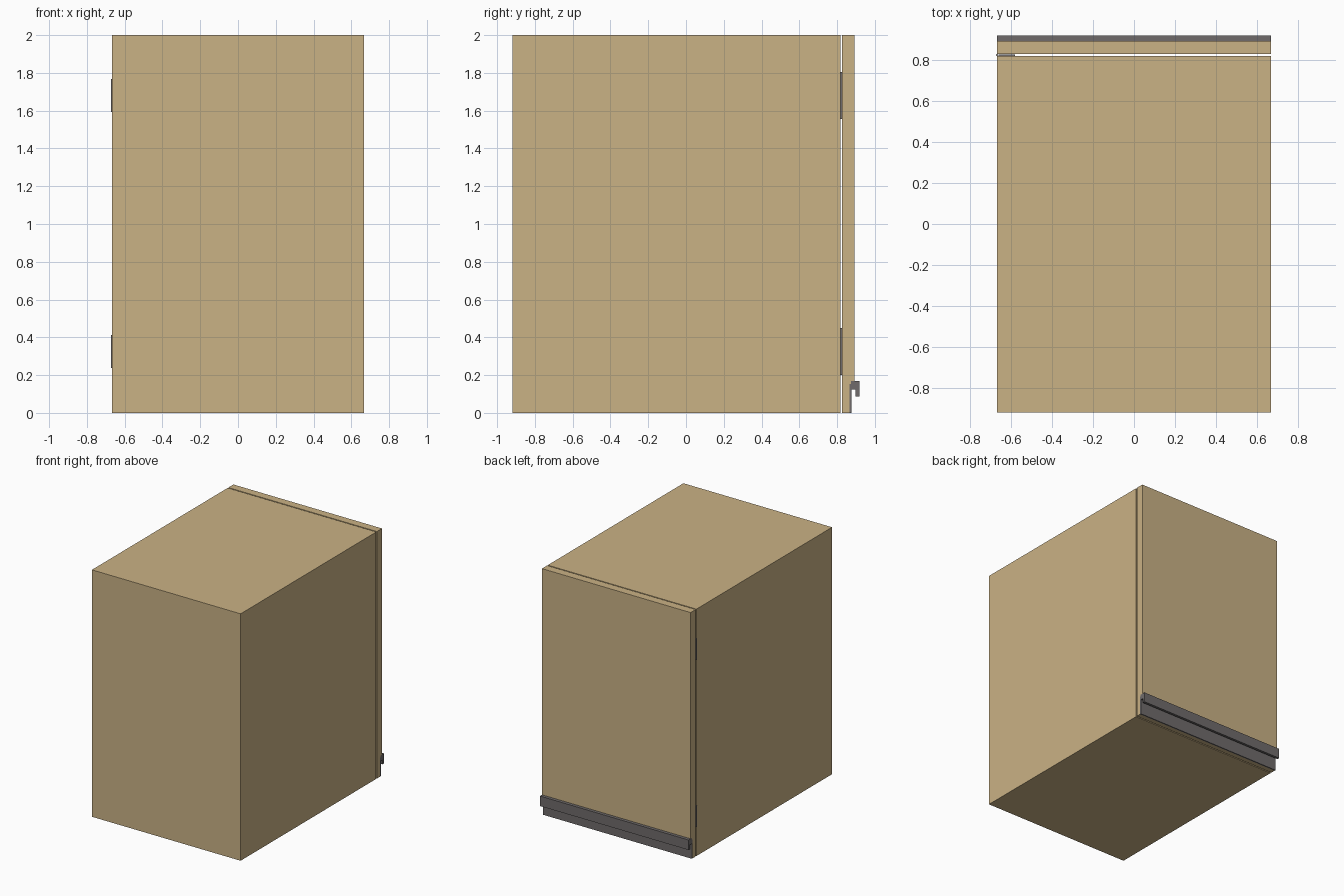
import bpy, bmesh, math
from mathutils import Matrix

if "Cube" in bpy.data.objects:
    bpy.data.objects.remove(bpy.data.objects["Cube"])


def material(name, rgb):
    m = bpy.data.materials.new(name)
    m.diffuse_color = (*rgb, 1)
    m.use_nodes = True
    m.node_tree.nodes["Principled BSDF"].inputs["Base Color"].default_value = m.diffuse_color
    return m


WOOD = material("light_wood", (0.59, 0.445, 0.235))
METAL = material("grey_metal", (0.16, 0.148, 0.148))
W = 0.666  # half width


def finish(name, bm, mat):
    bmesh.ops.recalc_face_normals(bm, faces=bm.faces)
    me = bpy.data.meshes.new(name)
    bm.to_mesh(me)
    bm.free()
    me.materials.append(mat)
    ob = bpy.data.objects.new(name, me)
    bpy.context.collection.objects.link(ob)
    return ob


def box(name, x, y, z, mat):
    bm = bmesh.new()
    bmesh.ops.create_cube(bm, size=1)
    for v in bm.verts:
        v.co = [a + (c + 0.5) * (b - a) for c, (a, b) in zip(v.co, (x, y, z))]
    return finish(name, bm, mat)


def extrude_x(name, profile, mat):
    """Extrude a (y, z) outline across the full width."""
    bm = bmesh.new()
    face = bm.faces.new([bm.verts.new((-W, y, z)) for y, z in profile])
    r = bmesh.ops.extrude_face_region(bm, geom=[face])
    verts = [g for g in r["geom"] if isinstance(g, bmesh.types.BMVert)]
    bmesh.ops.translate(bm, verts=verts, vec=(2 * W, 0, 0))
    return finish(name, bm, mat)


# Cabinet case: a box hollowed from its door side
case = box("cabinet_case", (-W, W), (-0.918, 0.818), (0, 2), WOOD)
bm = bmesh.new()
bm.from_mesh(case.data)
bm.faces.ensure_lookup_table()
opening = max(bm.faces, key=lambda f: f.calc_center_median().y)
bmesh.ops.inset_region(bm, faces=[opening], thickness=0.065)
r = bmesh.ops.extrude_face_region(bm, geom=[opening])
bmesh.ops.translate(bm, vec=(0, -1.67, 0),
                    verts=[g for g in r["geom"] if isinstance(g, bmesh.types.BMVert)])
if opening.is_valid:
    bmesh.ops.delete(bm, geom=[opening], context='FACES')
bmesh.ops.recalc_face_normals(bm, faces=bm.faces)
bm.to_mesh(case.data)
bm.free()

# Door with its lower edge notched for the grip rail
extrude_x("door", [(0.827, 0), (0.865, 0), (0.865, 0.154), (0.873, 0.154),
                   (0.873, 0.168), (0.892, 0.168), (0.892, 2), (0.827, 2)], WOOD)

# Hooked grip rail along the bottom of the door
extrude_x("grip_rail", [(0.865, 0), (0.876, 0), (0.876, 0.123), (0.898, 0.123),
                        (0.898, 0.087), (0.918, 0.087), (0.918, 0.168),
                        (0.873, 0.168), (0.873, 0.154), (0.865, 0.154)], METAL)

# Hinges: leaf in the gap and a knuckle at the outer edge
for label, z in (("lower", 0.325), ("upper", 1.68)):
    box(label + "_hinge_leaf", (-0.66, -0.58), (0.819, 0.826), (z - 0.125, z + 0.125), METAL)
    bm = bmesh.new()
    bmesh.ops.create_cone(bm, cap_ends=True, segments=12, radius1=0.005, radius2=0.005,
                          depth=0.175, matrix=Matrix.Translation((-0.667, 0.8225, z)))
    finish(label + "_hinge_knuckle", bm, METAL)
